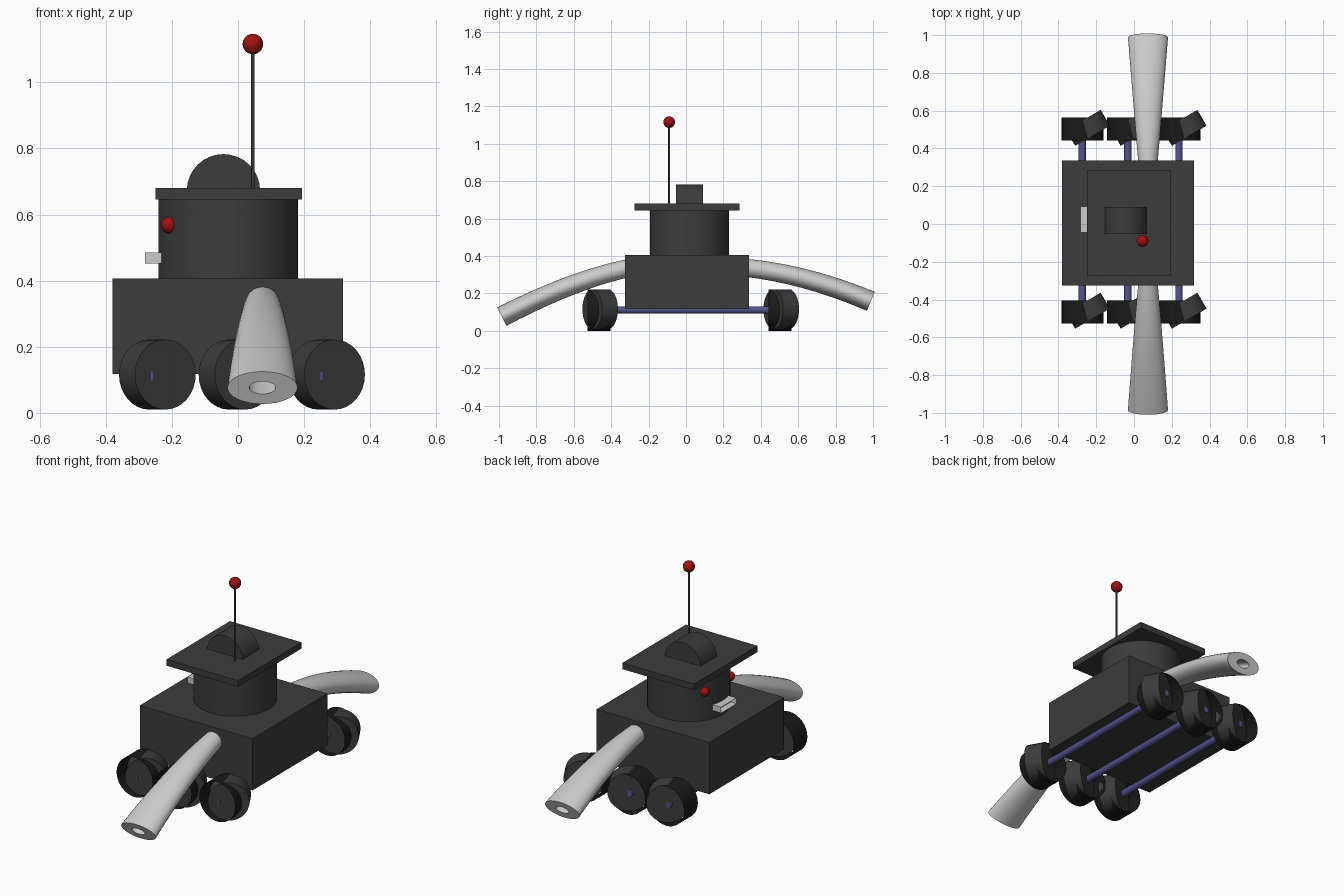
import bpy, bmesh
from math import radians, sin, cos, pi
from mathutils import Vector

if "Cube" in bpy.data.objects:
    bpy.data.objects.remove(bpy.data.objects["Cube"])


def material(name, rgb):
    m = bpy.data.materials.new(name)
    m.diffuse_color = (*rgb, 1)
    m.use_nodes = True
    m.node_tree.nodes["Principled BSDF"].inputs["Base Color"].default_value = m.diffuse_color
    return m


DARK = material("dark_grey", (0.045, 0.045, 0.045))
BLACK = material("black", (0.01, 0.01, 0.01))
RED = material("red", (0.35, 0.006, 0.006))
BLUE = material("blue", (0.09, 0.09, 0.28))


def finish(name, mat, smooth=True):
    ob = bpy.context.object
    ob.name = name
    if mat:
        ob.data.materials.append(mat)
    if smooth:
        bpy.ops.object.shade_smooth_by_angle(angle=radians(35))
    return ob


def box(name, lo, hi, mat=None):
    lo, hi = Vector(lo), Vector(hi)
    bpy.ops.mesh.primitive_cube_add(size=1, location=(lo + hi) / 2)
    bpy.context.object.scale = hi - lo
    bpy.ops.object.transform_apply(location=False, rotation=False)
    return finish(name, mat, False)


def cylinder(name, loc, r, depth, mat, rot=(0, 0, 0), cap='NGON', sides=48):
    bpy.ops.mesh.primitive_cylinder_add(vertices=sides, radius=r, depth=depth, location=loc,
                                        rotation=[radians(a) for a in rot], end_fill_type=cap)
    return finish(name, mat)


def ball(name, loc, r):
    bpy.ops.mesh.primitive_uv_sphere_add(segments=24, ring_count=16, radius=r, location=loc)
    return finish(name, RED)


# Body, turret and roof plate
box("body", (-0.38, -0.325, 0.118), (0.317, 0.337, 0.407), DARK)
cylinder("turret", (-0.03, 0.019, 0.525), 0.211, 0.244, DARK, sides=64)
box("roof_plate", (-0.25, -0.275, 0.645), (0.193, 0.286, 0.68), DARK)

# Half-round hatch on the roof, lower half cut away
hatch = cylinder("roof_hatch", (-0.044, 0.019, 0.672), 0.111, 0.144, DARK, (90, 0, 0), sides=32)
bpy.ops.object.transform_apply(location=True, rotation=True)
bm = bmesh.new()
bm.from_mesh(hatch.data)
cut = bmesh.ops.bisect_plane(bm, geom=bm.verts[:] + bm.edges[:] + bm.faces[:],
                             plane_co=(0, 0, 0.67), plane_no=(0, 0, -1), clear_outer=True)
bmesh.ops.edgeloop_fill(bm, edges=[e for e in bm.edges if e.is_boundary])
bm.to_mesh(hatch.data)
bm.free()

# Antenna
cylinder("antenna_rod", (0.045, -0.09, 0.885), 0.005, 0.43, DARK, sides=16)
ball("antenna_ball", (0.045, -0.09, 1.116), 0.031)

# Face on the -x side: eyes and a hollow mouth
for side, y in (("left", -0.094), ("right", 0.132)):
    ball(side + "_eye", (-0.208, y, 0.568), 0.025)
mouth = box("mouth", (-0.282, -0.045, 0.452), (-0.228, 0.092, 0.485))
bm = bmesh.new()
bm.from_mesh(mouth.data)
front = [f for f in bm.faces if f.normal.x < -0.9]
bmesh.ops.inset_region(bm, faces=front, thickness=0.007)
bmesh.ops.translate(bm, verts=front[0].verts[:], vec=(0.03, 0, 0))
bm.to_mesh(mouth.data)
bm.free()

# Axles, open tyre bands and turned wheel discs
for row, dx in (("rear", 0), ("middle", 0.241), ("front", 0.512)):
    cylinder(row + "_axle", (-0.274 + dx, 0.013, 0.112), 0.019, 1.078, BLUE, (90, 0, 0), sides=24)
    for side, y in (("left", -0.465), ("right", 0.503)):
        cylinder(f"{row}_{side}_tyre", (-0.272 + dx, y, 0.111), 0.111, 0.122, BLACK,
                 (90, 0, 0), 'NOTHING', sides=32)
        cylinder(f"{row}_{side}_wheel", (-0.244 + dx, y + 0.006, 0.116), 0.106, 0.097, DARK,
                 (90, 0, 30), sides=32)


# Arms: tapered oval tubes lofted along a bent path, with a hole in the end
def arm(name, path):
    pts = [Vector((0.074, y, z)) for y, z in path]
    n, sides = len(pts), 32
    bm = bmesh.new()

    def ring(i, rx, rz):
        d = (pts[min(i + 1, n - 1)] - pts[max(i - 1, 0)]).normalized()
        up = Vector((1, 0, 0)).cross(d)
        return [bm.verts.new(pts[i] + Vector((rx * cos(a), 0, 0)) + up * rz * sin(a))
                for a in (2 * pi * k / sides for k in range(sides))]

    rings = [ring(i, 0.05 + 0.056 * i / (n - 1), 0.048 + 0.007 * i / (n - 1)) for i in range(n)]
    rings += [ring(i, 0.04, 0.021) for i in range(n - 1, n - 4, -1)]
    for a, b in zip(rings, rings[1:]):
        for k in range(sides):
            j = (k + 1) % sides
            bm.faces.new((a[k], a[j], b[j], b[k]))
    bm.faces.new(rings[0])
    bm.faces.new(rings[-1])
    bmesh.ops.recalc_face_normals(bm, faces=bm.faces[:])
    me = bpy.data.meshes.new(name)
    bm.to_mesh(me)
    bm.free()
    ob = bpy.data.objects.new(name, me)
    bpy.context.collection.objects.link(ob)
    bpy.ops.object.select_all(action='DESELECT')
    ob.select_set(True)
    bpy.context.view_layer.objects.active = ob
    finish(name, None)


def bend(p0, p1, p2, steps=12):
    return [tuple((1 - t) ** 2 * a + 2 * t * (1 - t) * b + t * t * c for a, b, c in zip(p0, p1, p2))
            for t in (i / steps for i in range(steps + 1))]


arm("left_arm", bend((-0.30, 0.337), (-0.60, 0.275), (-0.985, 0.076)))
arm("right_arm", bend((0.31, 0.338), (0.64, 0.305), (0.988, 0.158)))
